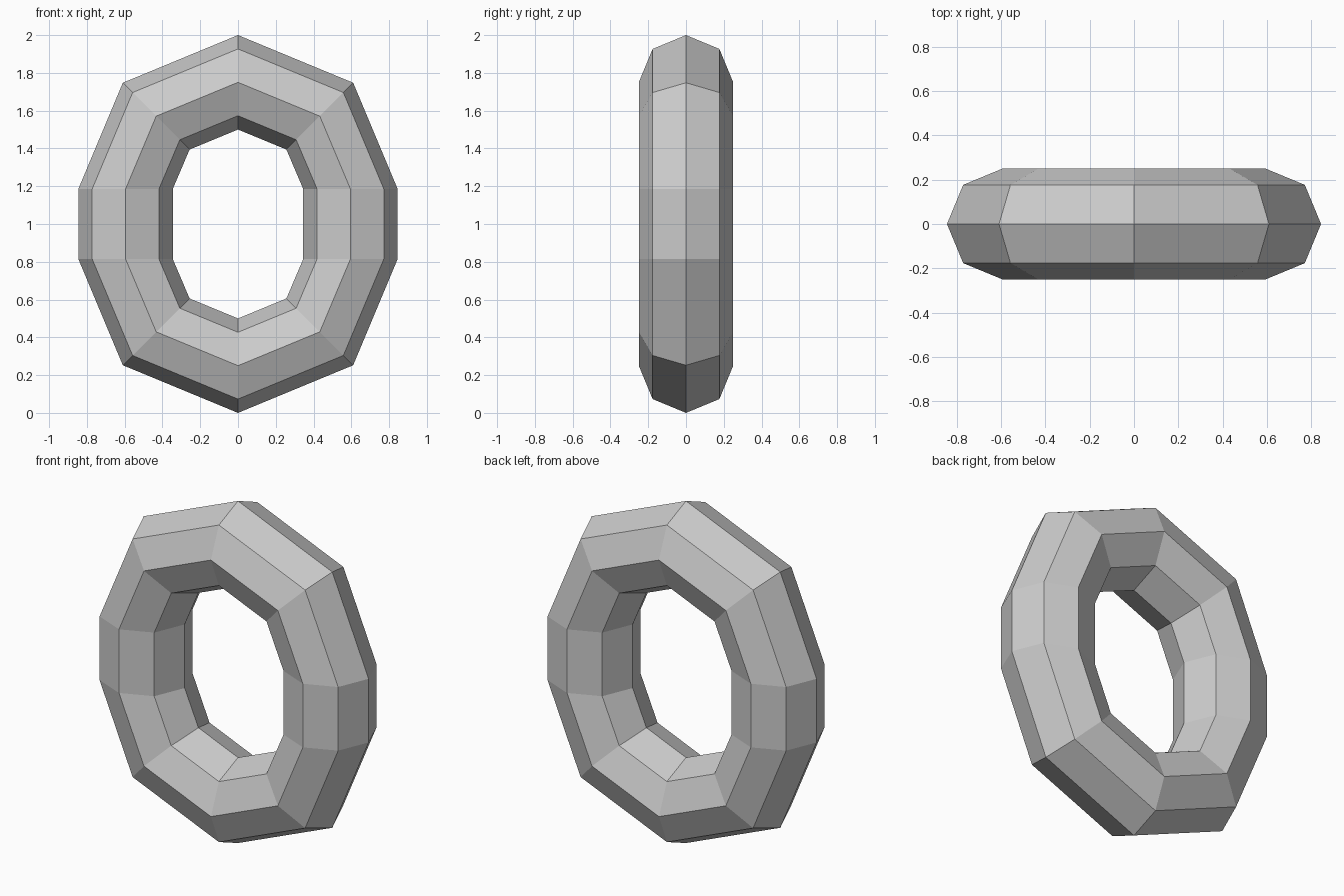
import bpy, bmesh
from math import cos, sin, pi

if "Cube" in bpy.data.objects:
    bpy.data.objects.remove(bpy.data.objects["Cube"])

TUBE = 0.25
SIDES = 8

# Centreline of the link's upper right quarter: x, z offset from middle, outward angle
quarter = [(0.0, 0.75, pi / 2), (0.433, 0.571, pi / 4), (0.595, 0.186, 0.0)]
right = quarter + [(x, -z, -a) for x, z, a in reversed(quarter)]
path = right + [(-x, z, pi - a) for x, z, a in reversed(right[1:-1])]

# Sweep an octagonal section round the closed path
bm = bmesh.new()
rings = []
for x, z, a in path:
    ring = []
    for i in range(SIDES):
        t = 2 * pi * i / SIDES
        r = TUBE * cos(t)
        ring.append(bm.verts.new((x + r * cos(a), TUBE * sin(t), 1 + z + r * sin(a))))
    rings.append(ring)

for k, ring in enumerate(rings):
    nxt = rings[(k + 1) % len(rings)]
    for i in range(SIDES):
        j = (i + 1) % SIDES
        bm.faces.new((ring[i], ring[j], nxt[j], nxt[i]))

bmesh.ops.recalc_face_normals(bm, faces=bm.faces)
mesh = bpy.data.meshes.new("chain_link")
bm.to_mesh(mesh)
bm.free()
bpy.context.collection.objects.link(bpy.data.objects.new("chain_link", mesh))
